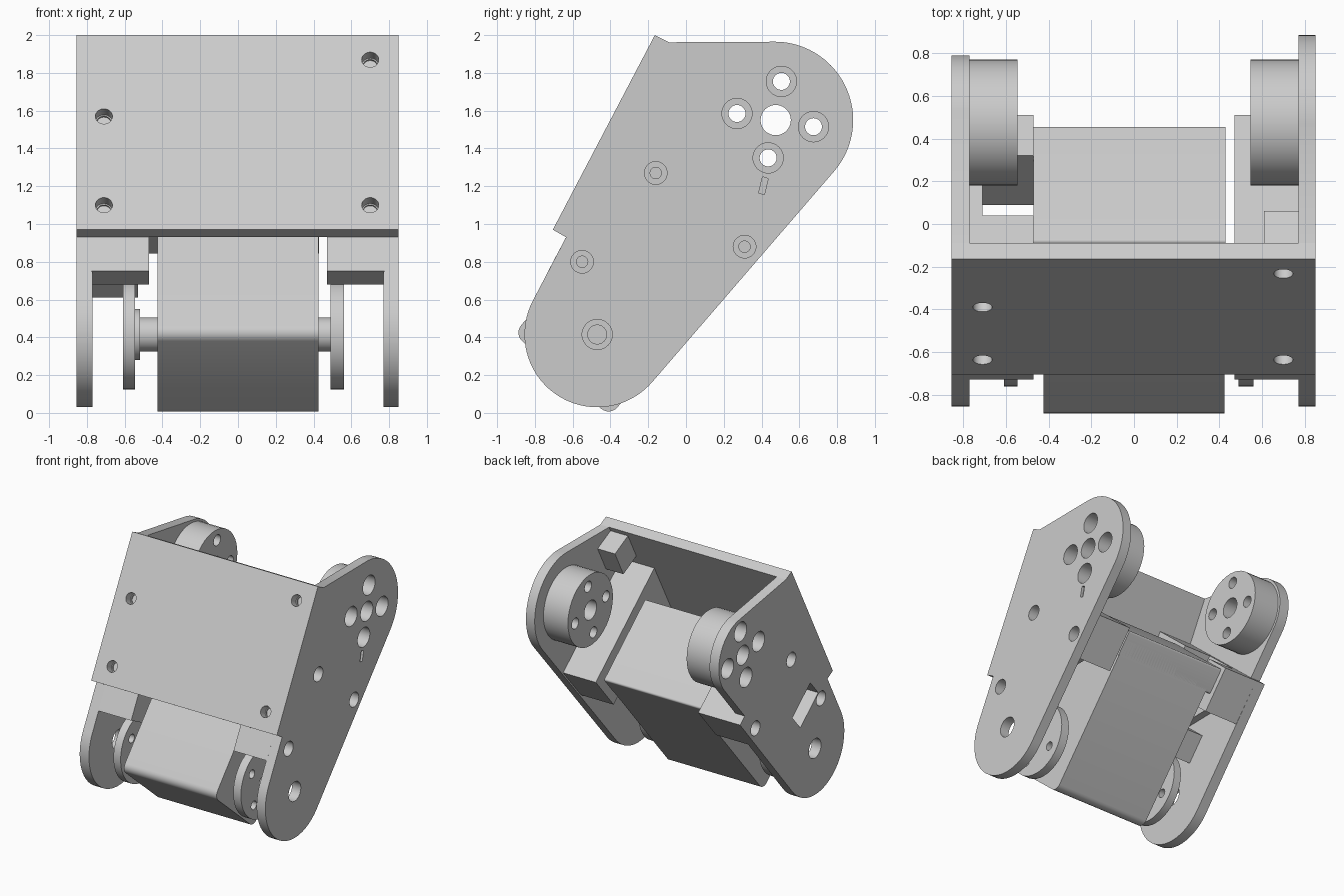
import bpy, bmesh, math
from mathutils import Matrix, Vector

cube = bpy.data.objects.get("Cube")
if cube:
    bpy.data.objects.remove(cube, do_unlink=True)

grey = bpy.data.materials.new("light grey plastic")
grey.use_nodes = True
COLOUR = (0.6, 0.6, 0.6, 1)
grey.diffuse_color = COLOUR
grey.node_tree.nodes["Principled BSDF"].inputs["Base Color"].default_value = COLOUR

PIVOT = (-0.47, 0.415)     # lower axis (y, z)
HEAD = (0.475, 1.55)       # upper axis (y, z)
WALL_IN = Vector((0, 0.887, -0.461))


def st(s, t):
    """Point from distance along and across the leaning arm."""
    return (0.65 * s + 0.76 * t, 0.76 * s - 0.65 * t)


def box(s0, s1, t0, t1):
    return [st(s0, t0), st(s1, t0), st(s1, t1), st(s0, t1)]


def arc(centre, r, a0, a1, n=40):
    angles = [math.radians(a0 + (a1 - a0) * i / n) for i in range(n + 1)]
    return [(centre[0] + r * math.cos(a), centre[1] + r * math.sin(a)) for a in angles]


def finish(name, bm):
    bmesh.ops.recalc_face_normals(bm, faces=bm.faces)
    mesh = bpy.data.meshes.new(name)
    bm.to_mesh(mesh)
    bm.free()
    mesh.materials.append(grey)
    ob = bpy.data.objects.new(name, mesh)
    bpy.context.collection.objects.link(ob)
    return ob


def prism(name, points, x0, x1, rounding=0):
    """Side profile in (y, z) pushed from x0 to x1, long edges rounded."""
    bm = bmesh.new()
    face = bm.faces.new([bm.verts.new((x0, y, z)) for y, z in points])
    ext = bmesh.ops.extrude_face_region(bm, geom=[face])
    verts = [v for v in ext["geom"] if isinstance(v, bmesh.types.BMVert)]
    bmesh.ops.translate(bm, verts=verts, vec=(x1 - x0, 0, 0))
    if rounding:
        bmesh.ops.recalc_face_normals(bm, faces=bm.faces)
        edges = [e for e in bm.edges if abs(e.verts[0].co.x - e.verts[1].co.x) > 0.01]
        bmesh.ops.bevel(bm, geom=edges, offset=rounding, segments=6, profile=0.5,
                        affect="EDGES")
    return finish(name, bm)


def rod(name, start, end, r, n=40):
    a, b = Vector(start), Vector(end)
    turn = (b - a).to_track_quat("Z", "Y").to_matrix().to_4x4()
    bm = bmesh.new()
    bmesh.ops.create_cone(bm, cap_ends=True, segments=n, radius1=r, radius2=r,
                          depth=(b - a).length,
                          matrix=Matrix.Translation((a + b) / 2) @ turn)
    return finish(name, bm)


def disc(name, centre, x0, x1, r):
    return rod(name, (x0, *centre), (x1, *centre), r)


def cut(targets, cutter):
    cutter.hide_render = True
    for ob in targets:
        mod = ob.modifiers.new("hole", "BOOLEAN")
        mod.operation = "DIFFERENCE"
        mod.solver = "EXACT"
        mod.object = cutter
        bpy.context.view_layer.objects.active = ob
        bpy.ops.object.modifier_apply(modifier=mod.name)
    bpy.data.objects.remove(cutter, do_unlink=True)


parts = []

# Sloping front wall
wall = prism("front_wall", [(-0.705, 0.97), (-0.165, 2.0), (-0.09, 1.962), (-0.635, 0.93)],
             -0.855, 0.85)
parts.append(wall)

# Side plates: the left one has a wide round head, the right one a narrow head
foot = arc(PIVOT, 0.385, -40.5, -207.5)
front_edge = [(-0.635, 0.93), (-0.705, 0.97), (-0.165, 2.0), (-0.09, 1.962)]
left_head = arc((0.47, 1.55), 0.415, 90, -40.5)
right_head = arc(HEAD, 0.315, 80, -40.5) + [st(1.08, -0.33), st(1.08, -0.25)]
plates = {1: prism("left_side_plate", left_head + foot + front_edge, 0.77, 0.85),
          -1: prism("right_side_plate", right_head + foot + front_edge, -0.855, -0.77)}

# Blocks between plates and motor
mount_profile = [st(1.08, -0.25), st(1.08, -1.26), (-0.635, 0.93), (-0.73, 0.75),
                 (-0.59, 0.68), st(0.5, -0.85), st(0.72, -0.6), st(0.72, -0.25)]

# Holes as (y, z) of the bolt ring and of the screws
ring = [(0.505, 1.755), (0.27, 1.585), (0.675, 1.515), (0.435, 1.35)]
screws = [(-0.16, 1.27), (-0.55, 0.8), (0.31, 0.88)]

for side, label in ((1, "left"), (-1, "right")):
    plate = plates[side]
    boss = disc(label + "_head_boss", HEAD, side * 0.545, side * 0.775, 0.295)
    mount = prism(label + "_motor_mount", mount_profile, side * 0.47, side * 0.775)
    out, mid, inn = side * 0.95, side * 0.7, side * 0.4
    cut([plate, boss], disc("cutter", HEAD, out, inn, 0.08))
    for p in ring:
        cut([plate, boss], disc("cutter", p, out, mid, 0.08))
        cut([boss], disc("cutter", p, out, inn, 0.045))
    for p in screws:
        cut([plate, mount], disc("cutter", p, out, mid, 0.06))
        cut([mount], disc("cutter", p, out, side * 0.55, 0.03))
    cut([plate], disc("cutter", PIVOT, out, mid, 0.08))

    # Drive horn with its hub and bolt holes
    x0, x1 = (0.49, 0.56) if side > 0 else (-0.545, -0.61)
    horn = disc(label + "_horn", PIVOT, x0, x1, 0.292)
    for i in range(4):
        a = math.radians(50 + 90 * i)
        p = (PIVOT[0] + 0.19 * math.cos(a), PIVOT[1] + 0.19 * math.sin(a))
        cut([horn], disc("cutter", p, inn, mid, 0.035))
    cut([horn], disc("cutter", PIVOT, inn, mid, 0.05))
    hub = disc(label + "_horn_hub", PIVOT, side * 0.4, x0, 0.09)
    parts += [plate, boss, mount, horn, hub]

parts.append(disc("right_horn_collar", PIVOT, -0.52, -0.545, 0.135))

# Cable channel in the right mount, with its slot through the plate
cut([mount], prism("cutter", box(0.62, 1.2, -0.87, -0.5), -0.71, -0.4))
channel = prism("cable_channel", box(0.29, 0.52, -0.97, -0.6), -0.775, -0.53)
cut([plate, mount, channel], prism("cutter", box(0.32, 0.48, -0.95, -0.64), -0.95, -0.62))
parts.append(channel)

# Index mark on the left plate
mark = [(0.385, 1.165), (0.415, 1.155), (0.435, 1.24), (0.405, 1.25)]
cut([plates[1]], prism("cutter", mark, 0.83, 0.9))

# Screw pad inside the upper left corner
pad = prism("upper_screw_pad", [(-0.11, 1.925), (-0.22, 1.715), (-0.05, 1.63), (0.06, 1.84)],
            0.61, 0.775)
parts.append(pad)

# Screw holes in the front wall
for x, z in ((0.7, 1.87), (0.7, 1.1), (-0.71, 1.57), (-0.71, 1.1)):
    p = Vector((x, -0.705 + (z - 0.97) * 0.524, z))
    cut([wall], rod("cutter", p - WALL_IN * 0.1, p + WALL_IN * 0.07, 0.045))
    cut([wall], rod("cutter", p, p + WALL_IN * 0.15, 0.038))

# Motor body with an end cap overhanging on one side
body = prism("motor_body", box(-0.275, 1.04, -0.965, -0.295), -0.425, 0.425, 0.06)
end_cap = prism("motor_end_cap", box(0.85, 1.055, -1.01, -0.295), -0.47, 0.43, 0.015)
parts += [body, end_cap]

# Smooth the round surfaces, keep corners sharp
bpy.ops.object.select_all(action="DESELECT")
for ob in parts:
    ob.select_set(True)
bpy.context.view_layer.objects.active = parts[0]
bpy.ops.object.shade_smooth_by_angle(angle=math.radians(30))
